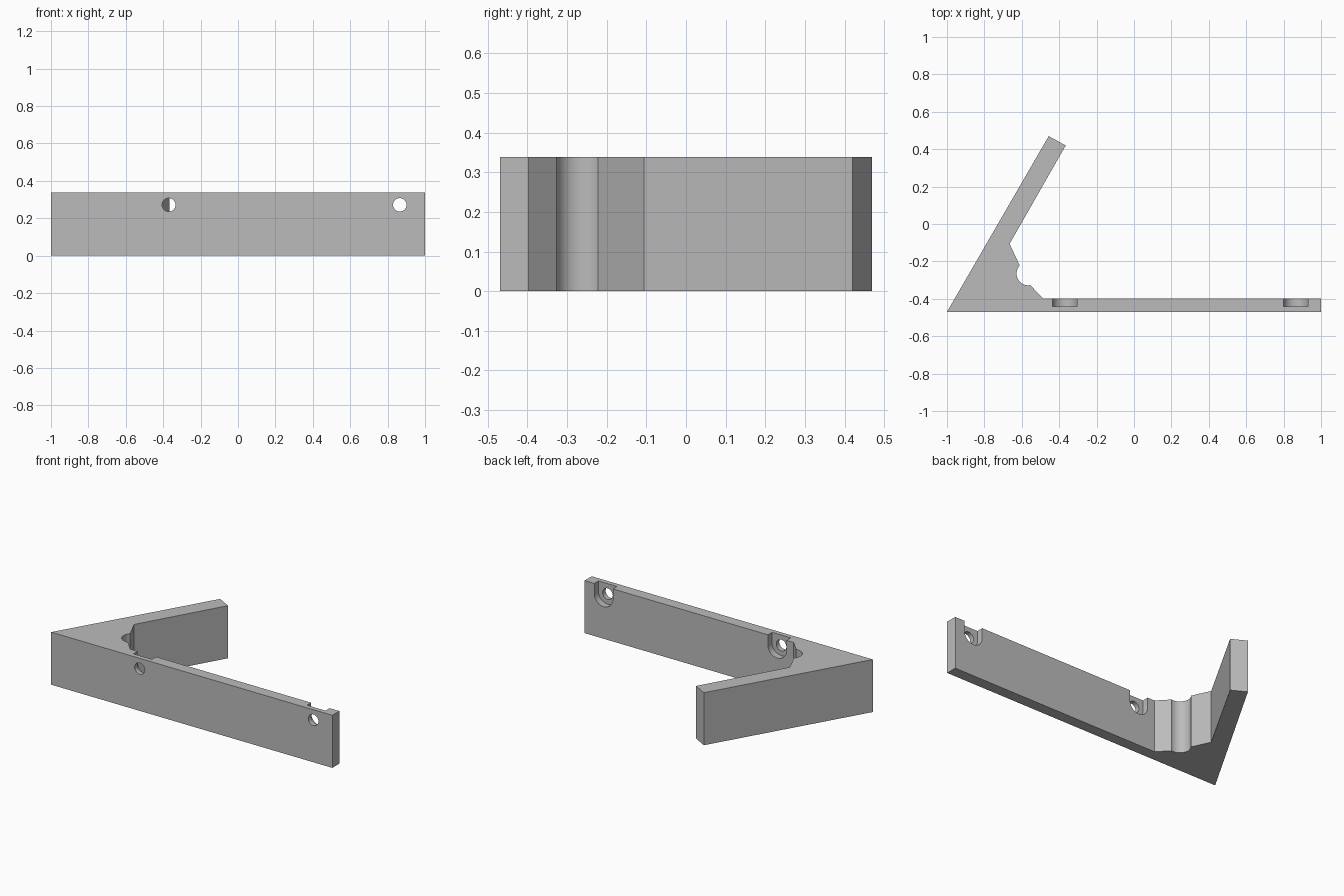
import bpy, bmesh
from math import cos, sin, radians
from mathutils import Vector

cube = bpy.data.objects.get("Cube")
if cube:
    bpy.data.objects.remove(cube, do_unlink=True)

HEIGHT = 0.338
FRONT, INNER, POCKET = -0.47, -0.398, -0.44
HOLE_Z = 0.272

grey = bpy.data.materials.new("plain grey")
grey.use_nodes = True
colour = (0.5, 0.5, 0.5, 1)
grey.diffuse_color = colour
grey.node_tree.nodes["Principled BSDF"].inputs["Base Color"].default_value = colour


def arc(cx, cy, r, start, end, steps):
    """Points along a circular arc, angles in degrees."""
    angles = [radians(start + (end - start) * i / steps) for i in range(steps + 1)]
    return [(cx + r * cos(a), cy + r * sin(a)) for a in angles]


def prism(name, points, direction):
    """Extrude a closed 3D outline along a direction."""
    bm = bmesh.new()
    face = bm.faces.new([bm.verts.new(p) for p in points])
    ext = bmesh.ops.extrude_face_region(bm, geom=[face])
    moved = [g for g in ext["geom"] if isinstance(g, bmesh.types.BMVert)]
    bmesh.ops.translate(bm, verts=moved, vec=Vector(direction))
    bmesh.ops.recalc_face_normals(bm, faces=bm.faces)
    mesh = bpy.data.meshes.new(name)
    bm.to_mesh(mesh)
    bm.free()
    mesh.materials.append(grey)
    obj = bpy.data.objects.new(name, mesh)
    bpy.context.collection.objects.link(obj)
    return obj


def cut(target, cutter):
    """Subtract a cutter and throw it away."""
    cutter.hide_render = True
    mod = target.modifiers.new("cut", "BOOLEAN")
    mod.operation = "DIFFERENCE"
    mod.solver = "EXACT"
    mod.object = cutter
    bpy.context.view_layer.objects.active = target
    bpy.ops.object.modifier_apply(modifier=mod.name)
    bpy.data.objects.remove(cutter, do_unlink=True)


# Angled bracket: long plate, slanted arm, and a corner fillet with a round groove
outline = [(-1, FRONT), (1, FRONT), (1, INNER), (-0.487, INNER)]
outline += arc(-0.565, -0.265, 0.063, 280, 137, 20)
outline += [(-0.665, -0.106), (-0.365, 0.42), (-0.456, 0.47)]
bracket = prism("angled_bracket", [(x, y, 0) for x, y in outline], (0, 0, HEIGHT))

# Screw holes, each with a round-bottomed pocket open to the top edge
for x in (-0.37, 0.865):
    pocket = arc(x, HOLE_Z, 0.066, 180, 360, 24)
    pocket += [(x + 0.066, HEIGHT + 0.1), (x - 0.066, HEIGHT + 0.1)]
    cut(bracket, prism("pocket_cutter", [(px, POCKET, pz) for px, pz in pocket],
                       (0, INNER - POCKET + 0.02, 0)))
    hole = arc(x, HOLE_Z, 0.036, 0, 360, 32)[:-1]
    cut(bracket, prism("hole_cutter", [(px, FRONT - 0.05, pz) for px, pz in hole],
                       (0, 0.1, 0)))

# Smooth the curved walls, keep the corners sharp
bpy.ops.object.select_all(action="DESELECT")
bracket.select_set(True)
bpy.context.view_layer.objects.active = bracket
bpy.ops.object.shade_smooth_by_angle(angle=radians(25))
